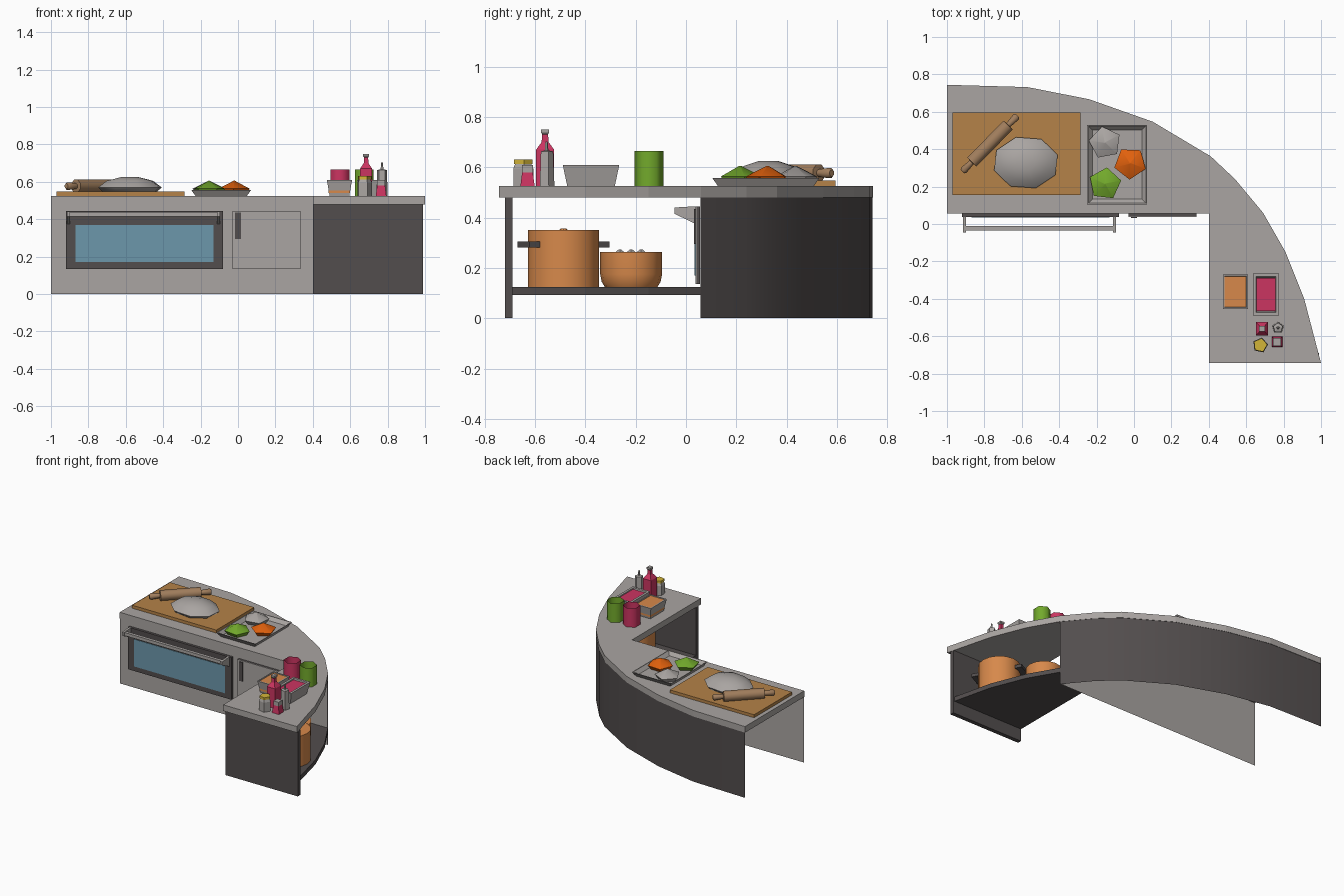
import bpy, bmesh, math
from mathutils import Vector, Matrix

if "Cube" in bpy.data.objects:
    bpy.data.objects.remove(bpy.data.objects["Cube"])


def mat(name, r, g, b):
    m = bpy.data.materials.new(name)
    m.diffuse_color = (r, g, b, 1)
    m.use_nodes = True
    m.node_tree.nodes["Principled BSDF"].inputs["Base Color"].default_value = m.diffuse_color
    return m


GRAY = mat("light_gray", .40, .375, .36)
DARK = mat("charcoal", .085, .075, .075)
GLASS = mat("blue_glass", .15, .31, .41)
WOOD = mat("wood", .46, .225, .065)
TAN = mat("tan_wood", .36, .21, .11)
COPPER = mat("copper", .68, .25, .07)
PINK = mat("pink", .60, .035, .12)
GREEN = mat("green", .17, .40, .025)
ORANGE = mat("orange", .76, .12, .004)
YELLOW = mat("yellow", .65, .46, .04)


def finish(name, bm, m, smooth=0, normals=True):
    if normals:
        bmesh.ops.recalc_face_normals(bm, faces=bm.faces[:])
    me = bpy.data.meshes.new(name)
    bm.to_mesh(me)
    bm.free()
    me.materials.append(m)
    ob = bpy.data.objects.new(name, me)
    bpy.context.collection.objects.link(ob)
    if smooth:
        bpy.ops.object.select_all(action='DESELECT')
        ob.select_set(True)
        bpy.context.view_layer.objects.active = ob
        bpy.ops.object.shade_smooth_by_angle(angle=math.radians(smooth))
    return ob


def box(name, x0, x1, y0, y1, z0, z1, m):
    bm = bmesh.new()
    bmesh.ops.create_cube(bm, size=1)
    for v in bm.verts:
        v.co = ((x0 + x1) / 2 + v.co.x * (x1 - x0), (y0 + y1) / 2 + v.co.y * (y1 - y0),
                (z0 + z1) / 2 + v.co.z * (z1 - z0))
    return finish(name, bm, m)


def prism(name, outline, z0, z1, m):
    bm = bmesh.new()
    f = bm.faces.new([bm.verts.new((x, y, z0)) for x, y in outline])
    ext = bmesh.ops.extrude_face_region(bm, geom=[f], use_keep_orig=True)
    for v in ext['geom']:
        if isinstance(v, bmesh.types.BMVert):
            v.co.z = z1
    return finish(name, bm, m)


def sheet(name, path, z0, z1, m):
    bm = bmesh.new()
    rows = [(bm.verts.new((x, y, z0)), bm.verts.new((x, y, z1))) for x, y in path]
    for a, b in zip(rows, rows[1:]):
        bm.faces.new((a[0], b[0], b[1], a[1]))
    return finish(name, bm, m, 35, False)


def lathe(name, loc, profile, n, m, turn=0, scale=(1, 1), caps=(True, True), smooth=0, tilt=None):
    """Stack n-sided rings of (radius, height)."""
    bm = bmesh.new()
    rings = []
    for r, z in profile:
        rings.append([bm.verts.new((r * scale[0] * math.cos(turn + 2 * math.pi * i / n),
                                    r * scale[1] * math.sin(turn + 2 * math.pi * i / n), z)) for i in range(n)])
    for a, b in zip(rings, rings[1:]):
        for i in range(n):
            bm.faces.new((a[i], a[(i + 1) % n], b[(i + 1) % n], b[i]))
    if caps[0]:
        bm.faces.new(rings[0][::-1])
    if caps[1]:
        bm.faces.new(rings[-1])
    bm.transform(Matrix.Translation(loc) @ (tilt or Matrix()))
    return finish(name, bm, m, smooth, all(caps))


def tub(name, x0, x1, y0, y1, z0, z1, taper, rim, m):
    """Open rectangular container with flared walls."""
    bm = bmesh.new()
    rings = []
    for inset, z in ((taper, z0), (0, z1), (rim, z1), (taper + rim, z0 + .008)):
        rings.append([bm.verts.new((x, y, z)) for x, y in (
            (x0 + inset, y0 + inset), (x1 - inset, y0 + inset), (x1 - inset, y1 - inset), (x0 + inset, y1 - inset))])
    for a, b in zip(rings, rings[1:]):
        for i in range(4):
            bm.faces.new((a[i], a[(i + 1) % 4], b[(i + 1) % 4], b[i]))
    bm.faces.new(rings[0][::-1])
    bm.faces.new(rings[-1])
    return finish(name, bm, m)


# Counter and cabinet shell
curve = [(-1, .744), (-.57, .732), (-.24, .667), (.10, .547), (.41, .362), (.54, .24), (.69, .06)]
tail = [(.81, -.15), (.91, -.40), (1, -.744)]
T = .525
prism("countertop", curve + tail + [(.40, -.744), (.40, .055), (-1, .055)], .48, T, GRAY)
sheet("curved_back_panel", [(x, y - .003) for x, y in curve][::-1], 0, .48, DARK)
sheet("front_panel", [(-1, .06), (.69, .06)], 0, .48, GRAY)
box("end_panel", .402, .99, -.72, -.69, 0, .48, DARK)
prism("shelf", [(.69, .058), (.81, -.15), (.91, -.40), (.98, -.69), (.402, -.69), (.402, .058)], .092, .125, DARK)

# Oven
box("oven_door", -.92, -.08, .037, .056, .135, .445, DARK)
box("oven_window", -.87, -.13, .034, .04, .17, .37, GLASS)
for i, x in enumerate((-.905, -.105)):
    bm = bmesh.new()
    side = [(.037, .375), (.037, .445), (-.045, .44), (-.045, .415)]
    a, b = [[bm.verts.new((x + d, y, z)) for y, z in side] for d in (-.008, .008)]
    bm.faces.new(a)
    bm.faces.new(b)
    for k in range(4):
        bm.faces.new((a[k], a[(k + 1) % 4], b[(k + 1) % 4], b[k]))
    finish("oven_handle_bracket_%d" % i, bm, GRAY)
box("oven_handle", -.91, -.10, -.035, -.012, .415, .438, GRAY)

# Cupboard door
box("cupboard_door", -.03, .335, .042, .056, .135, .445, DARK)
box("cupboard_door_face", -.03, .335, .038, .042, .135, .445, GRAY)
box("cupboard_handle", -.015, .015, .031, .039, .295, .435, DARK)

# Cutting board, dough, rolling pin
box("cutting_board", -.97, -.285, .155, .595, T, .547, WOOD)
lathe("dough", (-.578, .328, .545), [(.15, 0), (.178, .025), (.13, .06), (.05, .08)], 8, GRAY,
      .3, (1, .8), smooth=60)
pin_dir = Vector((.29, .295, 0)).normalized()
lathe("rolling_pin", (-.77, .43, .577),
      [(.014, -.21), (.022, -.20), (.016, -.14), (.037, -.138), (.037, .138), (.016, .14), (.022, .20), (.014, .21)],
      8, TAN, math.pi / 8, tilt=pin_dir.to_track_quat('Z', 'Y').to_matrix().to_4x4(), smooth=50)

# Tray with vegetable piles
tub("tray", -.25, .07, .105, .53, T, .557, .022, .006, GRAY)
for nm, x, y, m, a in (("gray", -.155, .435, GRAY, .5), ("orange", -.02, .325, ORANGE, .9),
                       ("green", -.155, .215, GREEN, .2)):
    lathe(nm + "_vegetable_pile", (x, y, T + .008), [(.065, 0), (.088, .03), (.003, .073)], 5, m, a, smooth=45)

# Open hexagonal canisters
for nm, x, m in (("pink", .545, PINK), ("green", .675, GREEN)):
    lathe(nm + "_canister", (x, -.147, T), [(.058, 0), (.058, .14)], 6, m, math.pi / 6,
          caps=(False, False), smooth=65)

# Food tubs
tub("small_tub", .475, .61, -.455, -.27, T, .61, .015, .009, GRAY)
box("small_tub_filling", .485, .60, -.445, -.28, .54, .606, COPPER)
tub("large_tub", .635, .775, -.49, -.265, T, .61, .018, .017, GRAY)
box("large_tub_filling", .653, .757, -.465, -.29, .54, .603, PINK)

# Bottles and shakers
q = math.pi / 4
lathe("sauce_bottle", (.685, -.56, T), [(.046, 0), (.046, .145), (.018, .175), (.015, .205)], 4, PINK, q, (1, 1.1))
lathe("sauce_bottle_cap", (.685, -.56, T), [(.015, .205), (.022, .212), (.022, .225)], 4, GRAY, q)
lathe("oil_bottle", (.77, -.555, T), [(.032, 0), (.027, .138), (.008, .142), (.005, .178)], 5, GRAY, .3)
lathe("yellow_top_shaker", (.675, -.648, T), [(.042, 0), (.042, .07), (.034, .088)], 5, GRAY, .1)
lathe("yellow_shaker_cap", (.675, -.648, T), [(.038, .088), (.038, .105)], 5, YELLOW, .1)
lathe("spice_shaker", (.765, -.63, T), [(.04, 0), (.03, .055)], 4, PINK, q)
lathe("spice_shaker_cap", (.765, -.63, T), [(.03, .055), (.03, .085)], 4, GRAY, q)

# Pots on the shelf
lathe("tall_pot", (.76, -.487, .125), [(.142, 0), (.142, .225)], 16, COPPER, smooth=35)
lathe("tall_pot_knob", (.76, -.487, .125), [(.016, .225), (.012, .232)], 8, COPPER)
for i, a in enumerate((-62, 118)):
    h = box("tall_pot_handle_%d" % i, .13, .18, -.05, .05, .282, .305, DARK)
    h.data.transform(Matrix.Translation((.76, -.487, 0)) @ Matrix.Rotation(math.radians(a), 4, 'Z'))
lathe("low_pot", (.60, -.218, .125), [(.105, 0), (.117, .02), (.123, .05), (.123, .138)], 16, COPPER, smooth=35)
for i, d in enumerate((-.045, 0, .04)):
    lathe("low_pot_food_%d" % i, (.60 + d * .5, -.218 + d, .26), [(.022, 0), (.004, .014)], 5, GRAY)
